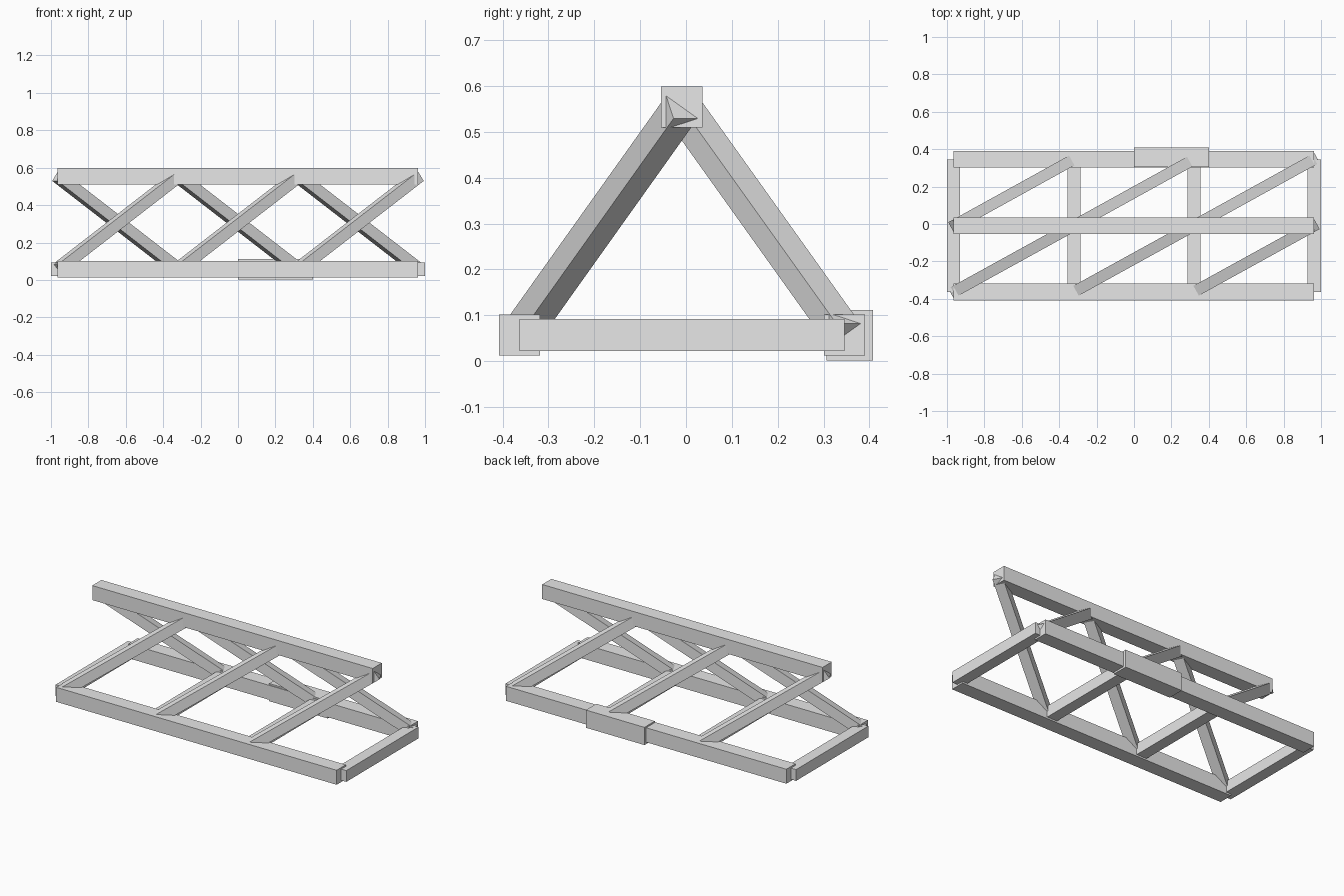
import bpy
from mathutils import Vector, Matrix

cube = bpy.data.objects.get("Cube")
if cube:
    bpy.data.objects.remove(cube, do_unlink=True)

GREY = (0.8, 0.8, 0.8, 1.0)
steel = bpy.data.materials.new("light_grey_steel")
steel.use_nodes = True
steel.diffuse_color = GREY
steel.node_tree.nodes["Principled BSDF"].inputs["Base Color"].default_value = GREY


def beam(name, start, end, width, height):
    """Rectangular bar between two points, kept upright about the z axis."""
    start, end = Vector(start), Vector(end)
    along = (end - start).normalized()
    side = along.cross(Vector((0, 0, 1))).normalized()
    up = side.cross(along)
    bpy.ops.mesh.primitive_cube_add(size=1)
    obj = bpy.context.object
    obj.name = name
    obj.data.transform(Matrix.Diagonal((width, (end - start).length, height, 1)))
    turn = Matrix((side, along, up)).transposed().to_4x4()
    obj.matrix_world = Matrix.Translation((start + end) / 2) @ turn
    obj.data.materials.append(steel)
    return obj


# Truss layout: four stations along x, three chord lines as (y, z)
stations = [-0.964 + 0.6425 * i for i in range(4)]
chords = {
    "front_chord": (-0.363, 0.057),
    "back_chord": (0.346, 0.057),
    "top_chord": (-0.009, 0.554),
}
front, back, top = chords.values()

# Long chords
for name, line in chords.items():
    beam(name, (stations[0], *line), (stations[-1], *line), 0.09, 0.09)

# Bottom cross bars at every station
for i, x in enumerate(stations):
    beam(f"cross_bar_{i + 1}", (x, *front), (x, *back), 0.07, 0.07)

# Diagonal braces: rising on the front side, falling on the back side
for i, (x0, x1) in enumerate(zip(stations, stations[1:])):
    beam(f"front_brace_{i + 1}", (x0, *front), (x1, *top), 0.06, 0.06)
    beam(f"back_brace_{i + 1}", (x0, *top), (x1, *back), 0.06, 0.06)

# Thicker sleeve around the back chord
beam("back_sleeve", (0.0, 0.357, 0.056), (0.402, 0.357, 0.056), 0.102, 0.11)
